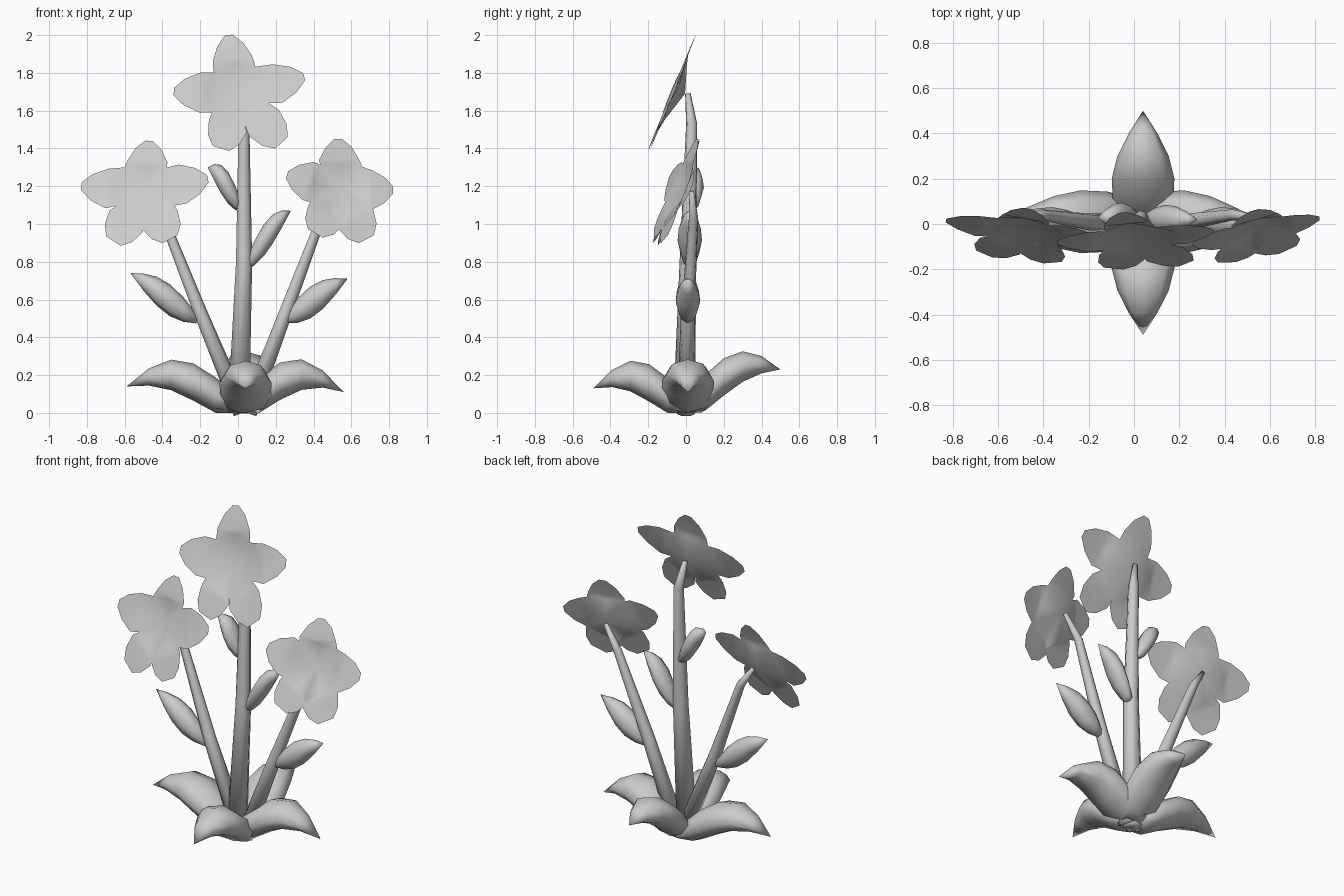
import bpy, bmesh
from math import sin, cos, pi
from mathutils import Vector

if "Cube" in bpy.data.objects:
    bpy.data.objects.remove(bpy.data.objects["Cube"])

grey = bpy.data.materials.new("soft grey")
grey.use_nodes = True
COLOUR = (0.6, 0.6, 0.6, 1)
grey.diffuse_color = COLOUR
grey.node_tree.nodes["Principled BSDF"].inputs["Base Color"].default_value = COLOUR


def finish(name, bm):
    mesh = bpy.data.meshes.new(name)
    bm.to_mesh(mesh)
    bm.free()
    mesh.materials.append(grey)
    for polygon in mesh.polygons:
        polygon.use_smooth = True
    bpy.context.scene.collection.objects.link(bpy.data.objects.new(name, mesh))


def loft(name, rings):
    """Skin a list of equal point rings and close both ends."""
    bm = bmesh.new()
    loops = [[bm.verts.new(point) for point in ring] for ring in rings]
    for lower, upper in zip(loops, loops[1:]):
        for i in range(len(lower)):
            bm.faces.new((lower[i - 1], lower[i], upper[i], upper[i - 1]))
    bm.faces.new(loops[0])
    bm.faces.new(loops[-1])
    bmesh.ops.remove_doubles(bm, verts=bm.verts, dist=0.001)
    bmesh.ops.recalc_face_normals(bm, faces=bm.faces)
    finish(name, bm)


def stem(name, thickness, *path, sides=7):
    """Tube that tapers along the path and narrows to a point-like end."""
    points = [Vector(point) for point in path]
    last = len(points) - 1
    rings = []
    for i, point in enumerate(points):
        along = (points[min(i + 1, last)] - points[max(i - 1, 0)]).normalized()
        across = Vector((0, 1, 0)).cross(along).normalized()
        outward = along.cross(across)
        radius = thickness * (1 - i / 4)
        angles = [2 * pi * k / sides for k in range(sides)]
        rings.append([point + radius * (across * cos(a) + outward * sin(a)) for a in angles])
    loft(name, rings)


def leaf(name, base, tip, width, depth, root=0.1, arch=0, steps=5, sides=8):
    """Plump leaf from base to tip; root is how far into its swelling it starts."""
    base, tip = Vector(base), Vector(tip)
    heading = Vector((tip.x - base.x, tip.y - base.y, 0)).normalized()
    side = Vector((0, 0, 1)).cross(heading)
    rings = []
    for step in range(steps + 1):
        t = step / steps
        swell = sin(pi * (root + (1 - root) * t))
        centre = base.lerp(tip, t)
        centre.z += arch * sin(pi * t ** 1.2)
        ring = []
        for k in range(sides):
            a = 2 * pi * k / sides
            point = centre + side * (width * swell * cos(a))
            point.z = max(0, point.z + depth * swell * sin(a))
            ring.append(point)
        rings.append(ring)
    loft(name, rings)


def flower(name, centre, slope_x, slope_z, depth, tips):
    """Five-petal sheet with a sunken funnel; tips are (x, z) clockwise from the top."""
    bm = bmesh.new()

    def vert(p, back=0):
        offset = Vector((p.x, slope_x * p.x + slope_z * p.y + back, p.y))
        return bm.verts.new(Vector(centre) + offset)

    petals = [Vector((x - centre[0], z - centre[2])) for x, z in tips]
    hub = vert(Vector((0, 0)), depth)
    notches = []
    for i, petal in enumerate(petals):
        between = petals[i - 1].normalized() + petal.normalized()
        notches.append(vert(between.normalized() * 0.17))
    for i, petal in enumerate(petals):
        side = Vector((petal.y, -petal.x)).normalized()
        blunt = 0.045 if petal.y < -0.15 else 0.02
        outline = ((0.6, 0.105), (0.84, 0.055 + 0.7 * blunt), (1, blunt))
        left, right = ([vert(petal * t + side * w * sign) for t, w in outline] for sign in (-1, 1))
        before, after = notches[i], notches[(i + 1) % len(notches)]
        middle = vert(petal / 2, depth / 4)
        for face in ((hub, before, middle), (hub, middle, after), (before, left[0], middle),
                     (middle, right[0], after), (middle, left[0], right[0])):
            bm.faces.new(face)
        for j in (0, 1):
            bm.faces.new((left[j], left[j + 1], right[j + 1], right[j]))
    bm.normal_update()
    bmesh.ops.reverse_faces(bm, faces=[face for face in bm.faces if face.normal.y > 0])
    finish(name, bm)


# Stems
stem("centre_stem", 0.06, (0, -0.01, 0), (0.03, 0.01, 0.8), (0.03, 0.03, 1.53), (0, 0.01, 1.69))
stem("right_stem", 0.05, (0.02, 0, 0), (-0.2, 0.01, 0.53), (-0.4, 0.04, 1.04), (-0.48, 0.03, 1.16))
stem("left_stem", 0.05, (0.05, 0, 0), (0.25, 0.01, 0.53), (0.44, 0.04, 1.03), (0.53, 0.03, 1.17))

# Flowers
flower("top_flower", (0, -0.075, 1.69), 0.03, 0.41, 0.07,
       [(-0.05, 2), (0.35, 1.78), (0.23, 1.43), (-0.09, 1.4), (-0.34, 1.7)])
flower("right_flower", (-0.49, -0.045, 1.17), -0.14, 0.43, 0.06,
       [(-0.47, 1.44), (-0.16, 1.24), (-0.36, 0.92), (-0.66, 0.91), (-0.83, 1.2)])
flower("left_flower", (0.54, -0.045, 1.18), 0.25, 0.4, 0.06,
       [(0.53, 1.45), (0.82, 1.18), (0.68, 0.92), (0.41, 0.95), (0.26, 1.26)])

# Big ground leaves, arching out from one clump
ground = {"width": 0.14, "depth": 0.1, "root": 0.25}
leaf("front_leaf", (0.04, 0, 0.02), (0.04, -0.49, 0.13), arch=0.11, **ground)
leaf("back_leaf", (0.04, 0, 0.02), (0.04, 0.5, 0.23), arch=0.1, **ground)
leaf("left_leaf", (0, 0.01, 0.02), (0.56, 0.01, 0.11), arch=0.13, **ground)
leaf("right_leaf", (0, 0.01, 0.02), (-0.59, 0.01, 0.14), arch=0.11, **ground)

# Small stem leaves
small = {"width": 0.065, "depth": 0.085}
leaf("right_stem_leaf", (-0.22, 0.01, 0.5), (-0.57, 0.01, 0.74), **small)
leaf("left_stem_leaf", (0.25, 0.01, 0.5), (0.58, 0.01, 0.71), **small)
leaf("centre_left_leaf", (0.04, 0.02, 0.78), (0.28, 0.02, 1.07), arch=0.02, **small)
leaf("centre_right_leaf", (0.02, 0.03, 1.09), (-0.16, 0.03, 1.3), arch=0.02, **small)
